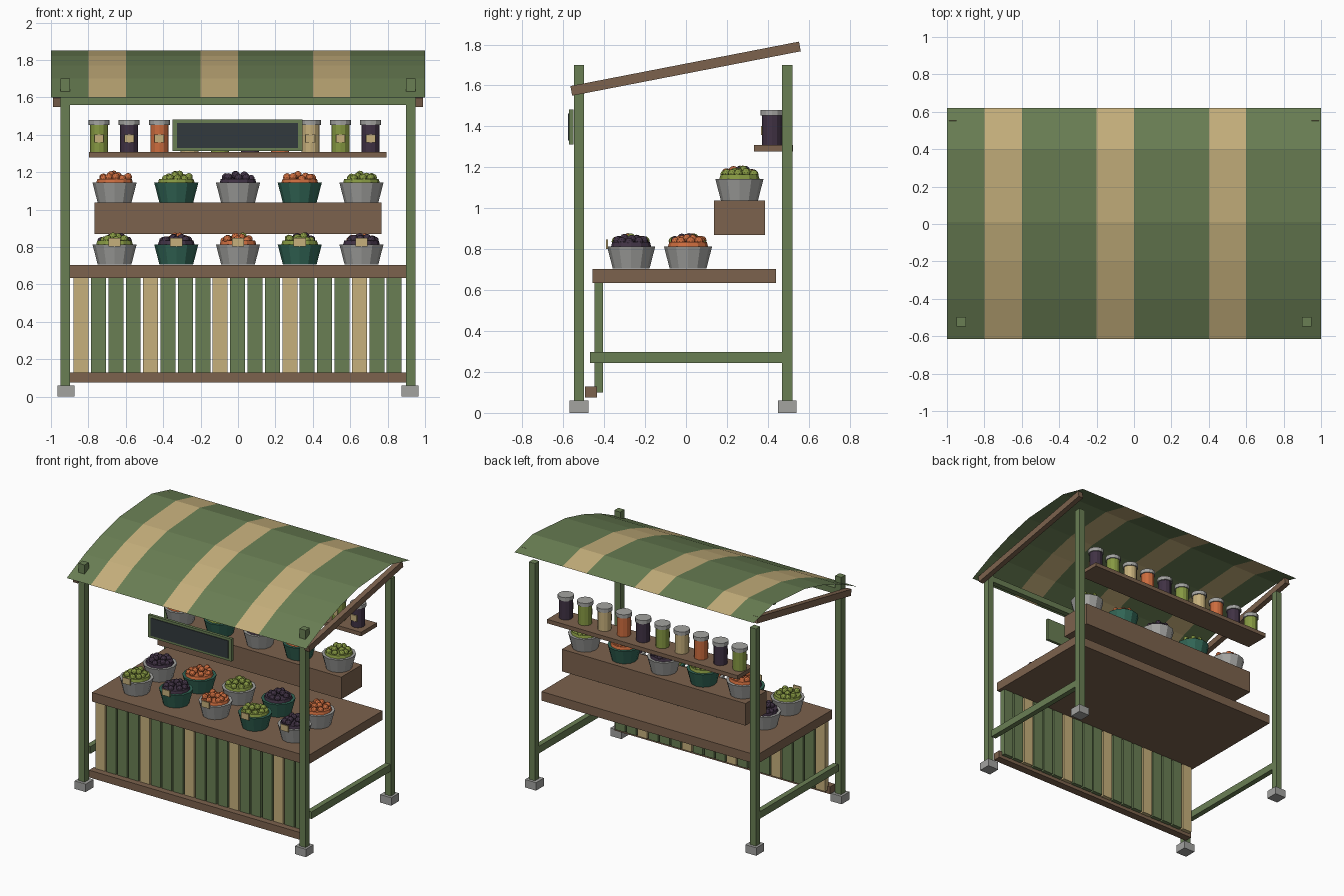
import bpy, bmesh, math, random
from mathutils import Matrix, Vector

random.seed(4)
if "Cube" in bpy.data.objects:
    bpy.data.objects.remove(bpy.data.objects["Cube"], do_unlink=True)


def material(name, *rgb):
    """Flat colour given as 0-255 display values, stored as linear."""
    col = [((c / 255 + 0.055) / 1.055) ** 2.4 for c in rgb] + [1]
    m = bpy.data.materials.new(name)
    m.use_nodes = True
    m.diffuse_color = col
    m.node_tree.nodes["Principled BSDF"].inputs["Base Color"].default_value = col
    return m


GREEN = material("painted_green", 106, 127, 84)
TAN = material("tan", 198, 176, 124)
WOOD = material("brown_wood", 124, 98, 77)
GREY = material("grey_metal", 163, 163, 160)
TEAL = material("teal_tub", 50, 102, 86)
OLIVE = material("olive_green", 134, 152, 66)
PURPLE = material("dark_purple", 64, 50, 68)
ORANGE = material("orange", 204, 108, 62)
SLATE = material("slate_board", 50, 58, 61)


def finish(name, bm, *mats):
    me = bpy.data.meshes.new(name)
    bm.to_mesh(me)
    bm.free()
    for m in mats:
        me.materials.append(m)
    ob = bpy.data.objects.new(name, me)
    bpy.context.scene.collection.objects.link(ob)
    return ob


def box(name, mat, x, y, z):
    """Box from (low, high) ranges on each axis."""
    bm = bmesh.new()
    size = Matrix.Diagonal((x[1] - x[0], y[1] - y[0], z[1] - z[0], 1))
    mid = Vector((sum(x) / 2, sum(y) / 2, sum(z) / 2))
    bmesh.ops.create_cube(bm, size=1, matrix=Matrix.Translation(mid) @ size)
    return finish(name, bm, mat)


def around(c, w):
    return (c - w / 2, c + w / 2)


def frustum(bm, x, y, z, r1, r2, h, sides=12):
    bmesh.ops.create_cone(bm, cap_ends=True, segments=sides, radius1=r1, radius2=r2,
                          depth=h, matrix=Matrix.Translation((x, y, z + h / 2)))


# Posts, feet, side rails and sloping rafters
for side, sx in (("right", -1), ("left", 1)):
    for end, y in (("front", -0.523), ("back", 0.495)):
        box(f"{end}_{side}_post", GREEN, around(sx * 0.923, 0.05), around(y, 0.05), (0.06, 1.7))
        box(f"{end}_{side}_foot", GREY, around(sx * 0.92, 0.092), around(y, 0.092), (0, 0.06))
    box(f"{side}_side_rail", GREEN, around(sx * 0.923, 0.04), (-0.47, 0.47), (0.244, 0.298))
    rafter = box(f"{side}_rafter", WOOD, around(0, 0.04), around(0, 1.138), around(0, 0.048))
    rafter.location = (sx * 0.968, -0.002, 1.682)
    rafter.rotation_euler.x = math.radians(11)
box("front_beam", GREEN, (-0.92, 0.92), around(-0.523, 0.04), (1.56, 1.605))

# Striped cloth canopy bowed over the rafters
profile = [(-0.615, 1.6), (-0.4, 1.7), (-0.2, 1.77), (0.01, 1.822), (0.4, 1.85), (0.62, 1.797)]
bm = bmesh.new()
rows = [[bm.verts.new((-1 + 0.2 * i, y, z)) for y, z in profile] for i in range(11)]
for i in range(10):
    for j in range(len(profile) - 1):
        f = bm.faces.new((rows[i][j], rows[i + 1][j], rows[i + 1][j + 1], rows[i][j + 1]))
        f.material_index = int(i % 3 == 1)
        if i == 9:
            f.material_index = 0
finish("canopy", bm, GREEN, TAN)

# Counter with slatted front
box("counter_top", WOOD, (-0.9, 0.9), (-0.458, 0.44), (0.635, 0.703))
box("base_rail", WOOD, (-0.9, 0.9), (-0.493, -0.434), (0.075, 0.13))
for i in range(19):
    box(f"front_slat_{i + 1}", GREEN if i % 4 else TAN, around(-0.839 + 0.093 * i, 0.08),
        (-0.447, -0.405), (0.1, 0.636))

# Display riser and jar shelf
box("display_riser", WOOD, (-0.767, 0.767), (0.137, 0.385), (0.87, 1.037))
box("jar_shelf", WOOD, (-0.797, 0.795), (0.333, 0.522), (1.278, 1.308))

# Hanging board
box("board_frame", GREEN, (-0.35, 0.346), (-0.572, -0.55), (1.312, 1.482))
box("board_panel", SLATE, (-0.325, 0.322), (-0.577, -0.57), (1.33, 1.464))

# Jars with lids and labels
for i in range(10):
    x, y = -0.743 + 0.1614 * i, 0.42
    bm = bmesh.new()
    frustum(bm, x, y, 1.308, 0.048, 0.048, 0.145)
    finish(f"jar_{i + 1}", bm, (OLIVE, PURPLE, ORANGE, TAN)[i % 4])
    bm = bmesh.new()
    frustum(bm, x, y, 1.452, 0.056, 0.056, 0.028)
    finish(f"jar_lid_{i + 1}", bm, GREY)
    box(f"jar_label_{i + 1}", TAN, around(x, 0.05), (0.366, 0.374), around(1.38, 0.045))


def tub(name, x, y, z, tub_mat, fill_mat):
    """Tapered tub holding a mound of produce."""
    bm = bmesh.new()
    frustum(bm, x, y, z, 0.09, 0.118, 0.108)
    finish(name, bm, tub_mat)
    bm = bmesh.new()
    frustum(bm, x, y, z + 0.1, 0.1, 0.092, 0.028)
    spots = [(0.064, 0.132, k / 8) for k in range(8)] + [(0.026, 0.145, k / 3) for k in range(3)]
    for ring, up, turn in spots:
        a = math.tau * turn + random.uniform(-0.25, 0.25)
        r = ring + random.uniform(-0.01, 0.01)
        at = Vector((x + r * math.cos(a), y + r * math.sin(a), z + up + random.uniform(-0.006, 0.006)))
        bmesh.ops.create_icosphere(bm, subdivisions=2, radius=0.022, matrix=Matrix.Translation(at))
    finish(name + "_produce", bm, fill_mat)


# Three rows of tubs, produce cycling along and between rows
for row, (y, z) in enumerate(((-0.268, 0.706), (0.01, 0.706), (0.261, 1.036))):
    for i in range(5):
        x = -0.66 + 0.33 * i
        tub(f"tub_{row + 1}_{i + 1}", x, y, z, TEAL if i % 2 else GREY,
            (OLIVE, PURPLE, ORANGE)[(i + row) % 3])
        if row == 0:
            box(f"price_tag_{i + 1}", TAN, around(x, 0.065), (-0.39, -0.382), (0.802, 0.848))
